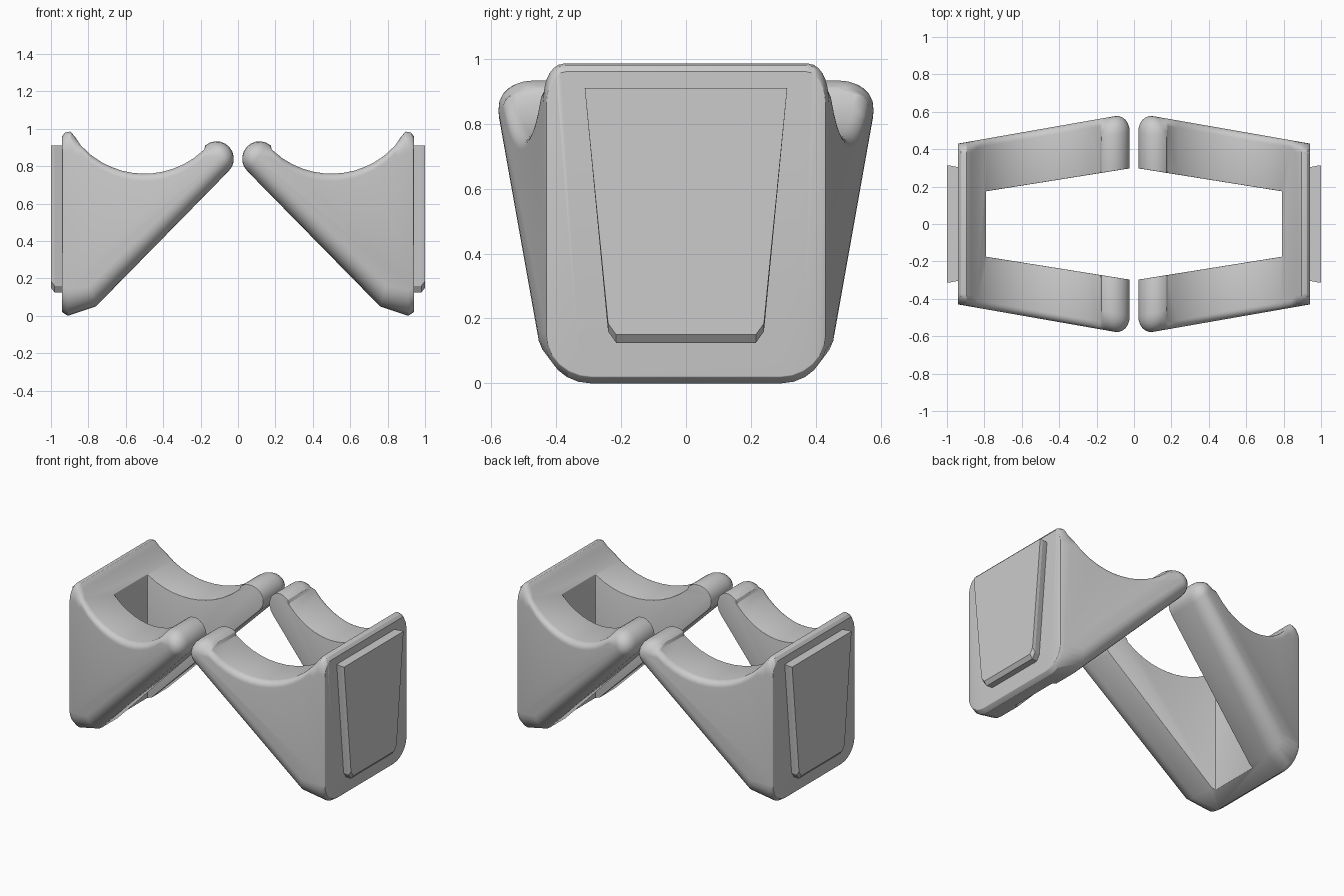
import bpy, bmesh
from math import sin, cos, pi, radians, sqrt

cube = bpy.data.objects.get("Cube")
if cube:
    bpy.data.objects.remove(cube)

grey = bpy.data.materials.new("plain_grey")
grey.use_nodes = True
colour = (0.6, 0.6, 0.6, 1)
grey.diffuse_color = colour
grey.node_tree.nodes["Principled BSDF"].inputs["Base Color"].default_value = colour


def loft(name, rings):
    """Closed solid through rings of equal point count."""
    bm = bmesh.new()
    loops = [[bm.verts.new(p) for p in ring] for ring in rings]
    n = len(loops[0])
    for a, b in zip(loops, loops[1:]):
        for i in range(n):
            j = (i + 1) % n
            bm.faces.new((a[i], a[j], b[j], b[i]))
    bm.faces.new(loops[0])
    bm.faces.new(loops[-1])
    bmesh.ops.recalc_face_normals(bm, faces=bm.faces)
    mesh = bpy.data.meshes.new(name)
    bm.to_mesh(mesh)
    bm.free()
    obj = bpy.data.objects.new(name, mesh)
    bpy.context.collection.objects.link(obj)
    mesh.materials.append(grey)
    return obj


def hook_profile():
    """Side outline: x, z, inset x, inset z, rounding depth."""
    pts = [(.76, .05, .03, .11, .12), (.91, 0, 0, .14, .14), (.94, .02, 0, .13, .14)]
    # top of the back wall
    for x, z in ((.94, .96), (.925, .98), (.895, .985), (.87, .955)):
        pts.append((x, z, 0, -.1, .06))
    # cradle curve
    for i in range(13):
        d = .34 - .66 * i / 12
        pts.append((.5 + d, 1.22 - sqrt(.46 ** 2 - d * d), 0, -.04, .04))
    # rounded tip
    for i in range(11):
        a = radians(50 + 17.5 * i)
        dx, dz = .093 * cos(a), .093 * sin(a)
        pts.append((.115 + dx, .84 + dz, -.85 * dx, -.85 * dz, .1))
    return pts


def hook_rings(side):
    """Outline layers from front to back with a rounded outer edge."""
    half = []
    steps = 6
    for k in range(steps + 1):
        t = pi / 2 * k / steps
        ring = []
        for x, z, ix, iz, depth in hook_profile():
            px, pz = x + ix * (1 - cos(t)), z + iz * (1 - cos(t))
            y = .43 + .175 * (.94 - px) - depth * (1 - sin(t))
            ring.append((side * px, y, pz))
        half.append(ring)
    front = [[(x, -y, z) for x, y, z in ring] for ring in reversed(half)]
    return front + half


def add_hook(name, side):
    hook = loft(name, hook_rings(side))
    # tapered opening between the two arms
    plan = [(.79, -.175), (.79, .175), (-.1, .317), (-.1, -.317)]
    cutter = loft("opening_cutter", [[(side * x, y, z) for x, y in plan] for z in (-.2, 1.2)])
    cutter.hide_render = True
    cut = hook.modifiers.new("opening", 'BOOLEAN')
    cut.operation = 'DIFFERENCE'
    cut.solver = 'EXACT'
    cut.object = cutter
    bevel = hook.modifiers.new("soft_edges", 'BEVEL')
    bevel.width = .025
    bevel.segments = 3
    bevel.limit_method = 'ANGLE'
    bevel.angle_limit = radians(42)
    # bake the result
    graph = bpy.context.evaluated_depsgraph_get()
    baked = bpy.data.meshes.new_from_object(hook.evaluated_get(graph))
    hook.modifiers.clear()
    hook.data = baked
    bpy.data.objects.remove(cutter)
    bpy.ops.object.select_all(action='DESELECT')
    hook.select_set(True)
    bpy.context.view_layer.objects.active = hook
    bpy.ops.object.shade_smooth_by_angle(angle=radians(35))


def add_pad(name, side):
    """Tapered mounting pad on the outer wall."""
    rings = []
    for x, grow, lift in ((.92, -.012, 0), (.98, 0, 0), (1, 0, .025)):
        right = [(.312 + grow, .91), (.24 + grow, .16 + lift), (.215 + grow, .125 + lift)]
        outline = right + [(-y, z) for y, z in reversed(right)]
        rings.append([(side * x, y, z) for y, z in outline])
    loft(name, rings)


for label, side in (("left", 1), ("right", -1)):
    add_hook(label + "_hook", side)
    add_pad(label + "_mounting_pad", side)
